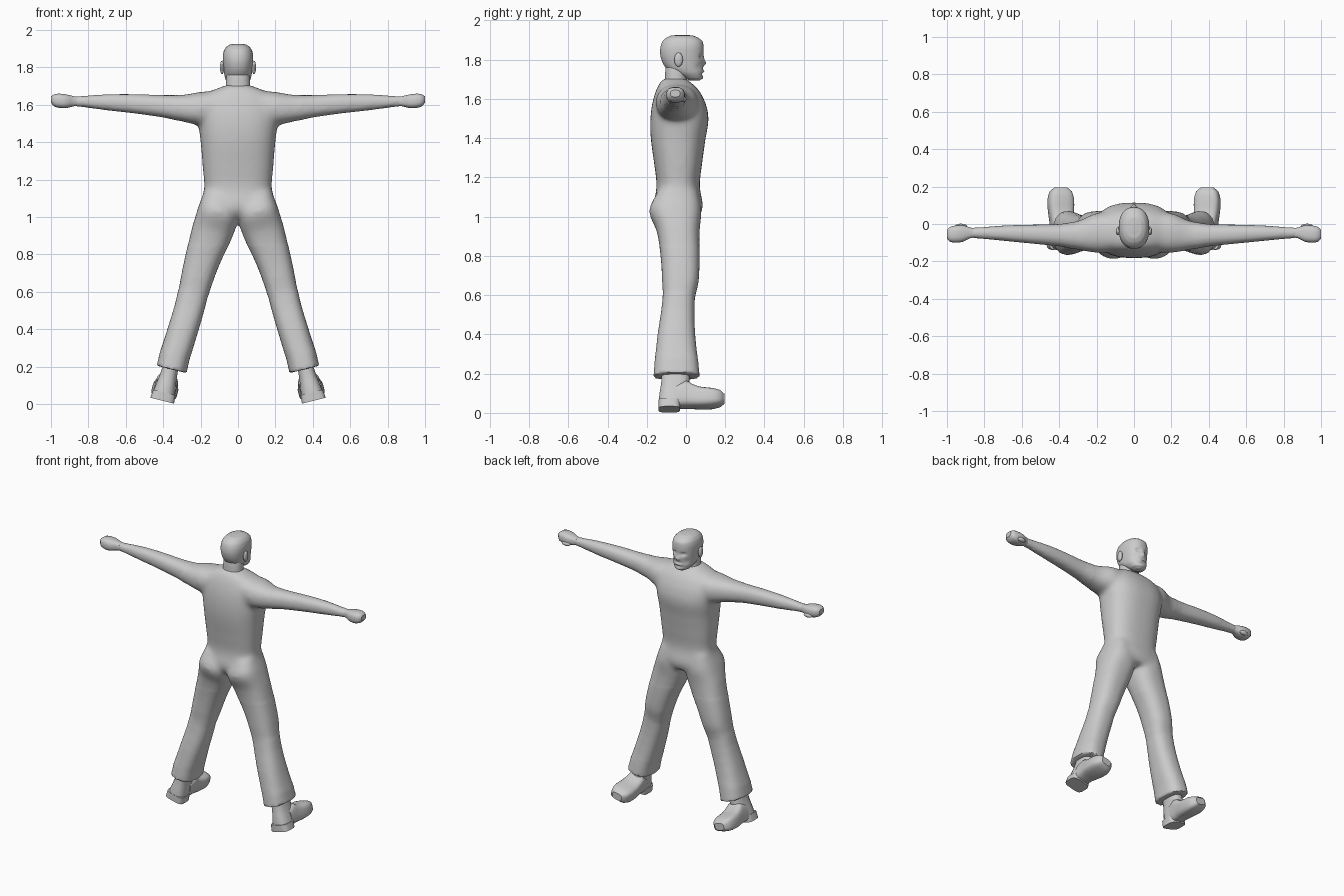
import bpy, bmesh, math
from mathutils import Vector, Matrix

if "Cube" in bpy.data.objects:
    bpy.data.objects.remove(bpy.data.objects["Cube"])

grey = bpy.data.materials.new("plain_grey")
grey.diffuse_color = (0.6, 0.6, 0.6, 1)
grey.use_nodes = True
grey.node_tree.nodes["Principled BSDF"].inputs["Base Color"].default_value = grey.diffuse_color


def resample(rows, sub):
    """Catmull-Rom interpolation of section rows."""
    out = []
    for i in range(len(rows) - 1):
        p0, p1, p2 = rows[max(i - 1, 0)], rows[i], rows[i + 1]
        p3 = rows[min(i + 2, len(rows) - 1)]
        for k in range(sub):
            t = k / sub
            row = [0.5 * (2 * b + (c - a) * t + (2 * a - 5 * b + 4 * c - d) * t * t
                          + (3 * b - a - 3 * c + d) * t ** 3)
                   for a, b, c, d in zip(p0, p1, p2, p3)]
            row[0] = p1[0] + (p2[0] - p1[0]) * t
            out.append(row)
    return out + [list(rows[-1])]


def loft(bm, rows, axis, n=24, p=2.3, sub=3, tilt=0.0, side=1):
    """Rows are (position, a_min, a_max, b_min, b_max) along an axis."""
    rings = []
    for t, a0, a1, b0, b1 in resample(rows, sub):
        ring = []
        for k in range(n):
            w = 2 * math.pi * (k + 0.5) / n
            c, s = math.cos(w), math.sin(w)
            da = math.copysign(abs(c) ** (2 / p), c) * (a1 - a0) / 2
            a = (a0 + a1) / 2 + da
            b = (b0 + b1) / 2 + math.copysign(abs(s) ** (2 / p), s) * (b1 - b0) / 2
            x, y, z = {"x": (t, a, b), "y": (a, t, b), "z": (a, b, t + tilt * da)}[axis]
            ring.append(bm.verts.new((x * side, y, z)))
        rings.append(ring)
    for r, q in zip(rings, rings[1:]):
        for k in range(n):
            bm.faces.new((r[k], r[(k + 1) % n], q[(k + 1) % n], q[k]))
    bm.faces.new(rings[0])
    bm.faces.new(rings[-1])
    return [v for r in rings for v in r]


def ball(bm, centre, radii):
    m = Matrix.Translation(centre) @ Matrix.Diagonal((*radii, 1))
    bmesh.ops.create_uvsphere(bm, u_segments=14, v_segments=10, radius=1, matrix=m)


def finish(bm, name, angle=40):
    bmesh.ops.recalc_face_normals(bm, faces=bm.faces)
    mesh = bpy.data.meshes.new(name)
    bm.to_mesh(mesh)
    bm.free()
    mesh.materials.append(grey)
    ob = bpy.data.objects.new(name, mesh)
    bpy.context.collection.objects.link(ob)
    bpy.ops.object.select_all(action="DESELECT")
    ob.select_set(True)
    bpy.context.view_layer.objects.active = ob
    bpy.ops.object.shade_smooth_by_angle(angle=math.radians(angle))
    return ob


# Clothed body: torso, arms and trouser legs fused into one skin
torso = [(1.0, .14, -.13, .07), (1.05, .19, -.165, .088), (1.15, .18, -.15, .07),
         (1.25, .188, -.16, .08), (1.4, .20, -.18, .10), (1.5, .212, -.182, .116),
         (1.58, .215, -.172, .10), (1.64, .19, -.155, .07), (1.672, .15, -.14, .04),
         (1.692, .10, -.128, .015), (1.705, .068, -.112, .0)]
arm = [(.08, -.15, .05, 1.50, 1.675), (.2, -.155, .06, 1.49, 1.67),
       (.29, -.14, .02, 1.508, 1.654), (.4, -.12, 0, 1.532, 1.652),
       (.55, -.105, -.003, 1.553, 1.657), (.7, -.09, -.008, 1.570, 1.656),
       (.88, -.075, -.02, 1.592, 1.645)]
leg = [(1.12, .01, .183, -.15, .065), (1.03, .0, .212, -.19, .08),
       (.93, .025, .243, -.15, .07), (.8, .085, .275, -.13, .07),
       (.67, .135, .303, -.122, .065), (.58, .165, .322, -.12, .045),
       (.4, .215, .372, -.145, .047), (.185, .275, .435, -.166, .07)]
bm = bmesh.new()
loft(bm, [(z, -h, h, a, b) for z, h, a, b in torso], "z", n=32, p=2.5)
for s in (1, -1):
    loft(bm, arm, "x", side=s)
    loft(bm, leg, "z", p=2.5, tilt=.25, side=s)
body = finish(bm, "clothed_body")
remesh = body.modifiers.new("fuse", "REMESH")
remesh.mode = "VOXEL"
remesh.voxel_size = 0.011
fused = bpy.data.meshes.new_from_object(
    body.evaluated_get(bpy.context.evaluated_depsgraph_get()))
bpy.data.objects.remove(body)
bm = bmesh.new()
bm.from_mesh(fused)
# Soften the joints, keeping the cuffs crisp
for i in range(14):
    soft = [v for v in bm.verts if v.co.z > .3 and
            (i < 3 or (abs(v.co.x) < .33 and v.co.z > .85))]
    bmesh.ops.smooth_vert(bm, verts=soft, factor=.5,
                          use_axis_x=True, use_axis_y=True, use_axis_z=True)
finish(bm, "clothed_body", 50)

# Neck
bm = bmesh.new()
loft(bm, [(1.66, -.07, .07, -.115, .02), (1.70, -.066, .066, -.108, .005),
          (1.74, -.064, .064, -.106, .01), (1.79, -.06, .06, -.1, .02)], "z")
finish(bm, "neck")

# Head with modelled face
skull = [(1.694, .025, .015, .07), (1.705, .046, -.01, .082), (1.73, .064, -.06, .086),
         (1.755, .072, -.10, .088), (1.79, .077, -.122, .09), (1.83, .081, -.132, .09),
         (1.865, .081, -.13, .09), (1.893, .074, -.12, .084), (1.912, .06, -.1, .062),
         (1.923, .04, -.075, .035), (1.926, .015, -.04, .005)]
# x, z, spread x, spread z, push in y
face = [(.032, 1.815, .016, .011, -.014), (-.032, 1.815, .016, .011, -.014),
        (0, 1.782, .010, .012, .022), (0, 1.806, .008, .016, .008),
        (0, 1.740, .024, .006, .008), (0, 1.757, .03, .005, -.003),
        (0, 1.727, .025, .005, -.005), (0, 1.707, .02, .008, .005),
        (.05, 1.765, .015, .02, -.006), (-.05, 1.765, .015, .02, -.006)]
bm = bmesh.new()
for v in loft(bm, [(z, -h, h, a, b) for z, h, a, b in skull], "z", n=48, p=2.3, sub=5):
    x, y, z = v.co
    if y > .02:
        v.co.y += sum(d * math.exp(-((x - fx) / sx) ** 2 - ((z - fz) / sz) ** 2)
                      for fx, fz, sx, sz, d in face)
finish(bm, "head", 60)

bm = bmesh.new()
for s in (1, -1):
    ball(bm, (s * .085, -.038, 1.80), (.012, .022, .036))
finish(bm, "ears")

# Hands and shoes
fist = [(.86, -.073, -.022, 1.594, 1.643), (.885, -.08, -.015, 1.59, 1.648),
        (.915, -.096, -.006, 1.582, 1.655), (.955, -.1, -.008, 1.582, 1.66),
        (.985, -.095, -.015, 1.592, 1.656), (1.0, -.08, -.03, 1.61, 1.645)]
ankle = [(.03, -.06, .06, -.14, .0), (.08, -.054, .054, -.136, .015),
         (.13, -.047, .047, -.128, .018), (.2, -.042, .042, -.124, .018)]
foot = [(-.05, -.058, .058, .008, .12), (.0, -.06, .06, .008, .145),
        (.03, -.063, .063, .008, .128), (.07, -.068, .068, .006, .112),
        (.13, -.07, .07, .008, .105), (.175, -.058, .058, .018, .095),
        (.195, -.035, .035, .032, .078)]
heel = [(0, -.066, .066, -.14, -.03), (.045, -.062, .062, -.14, -.025)]
for s, label in ((1, "right"), (-1, "left")):
    bm = bmesh.new()
    loft(bm, fist, "x", n=16, p=2.8, sub=2, side=s)
    ball(bm, (s * .925, -.012, 1.598), (.032, .014, .014))
    finish(bm, label + "_fist")

    bm = bmesh.new()
    loft(bm, ankle, "z", n=16, p=2.6, sub=2, side=s)
    loft(bm, foot, "y", n=20, p=3.5, sub=2, side=s)
    loft(bm, heel, "z", n=16, p=4, sub=1, side=s)
    # Lean the shoe to follow the leg
    bm.transform(Matrix.Translation((s * .405, 0, .018))
                 @ Matrix.Rotation(-s * math.atan(.25), 4, "Y"))
    finish(bm, label + "_shoe")
